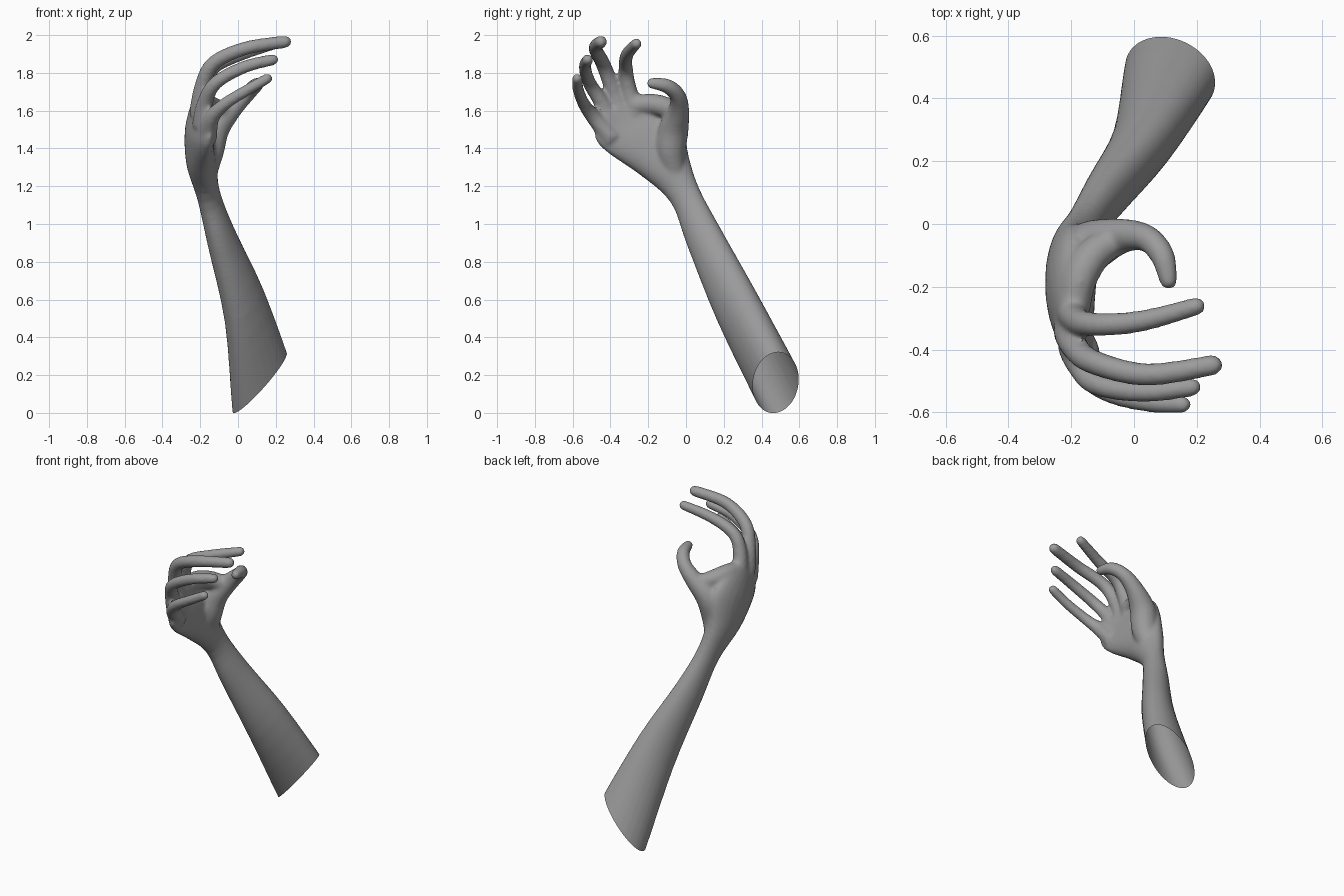
import bpy, bmesh, math
from mathutils import Vector as V

if "Cube" in bpy.data.objects:
    bpy.data.objects.remove(bpy.data.objects["Cube"])


def spline(rows, steps):
    """Catmull-Rom through rows of numbers."""
    out = []
    n = len(rows)
    for i in range(n - 1):
        p0, p1, p2, p3 = (rows[max(i - 1, 0)], rows[i], rows[i + 1], rows[min(i + 2, n - 1)])
        for s in range(steps):
            t = s / steps
            out.append([0.5 * (2 * b + (c - a) * t + (2 * a - 5 * b + 4 * c - d) * t * t
                               + (3 * b - a - 3 * c + d) * t ** 3)
                        for a, b, c, d in zip(p0, p1, p2, p3)])
    out.append(list(rows[-1]))
    return out


def loft(bm, rings, sides):
    """Closed tube through rings of (centre, half axis a, half axis b, bend in x)."""
    loops = []
    for c, a, b, bend in rings:
        loop = []
        for k in range(sides):
            w = 2 * math.pi * k / sides
            p = c + a * math.cos(w) + b * math.sin(w)
            p.x += bend * math.sin(w) ** 2
            loop.append(bm.verts.new(p))
        loops.append(loop)
    faces = [bm.faces.new(loops[0]), bm.faces.new(loops[-1])]
    for l0, l1 in zip(loops, loops[1:]):
        for k in range(sides):
            j = (k + 1) % sides
            faces.append(bm.faces.new((l0[k], l0[j], l1[j], l1[k])))
    bmesh.ops.recalc_face_normals(bm, faces=faces)


def finger(bm, rows):
    """Round tube along (x, y, z, radius) with a domed tip."""
    pts = spline(rows, 5)
    end, prev = V(pts[-1][:3]), V(pts[-2][:3])
    d, r = (end - prev).normalized(), pts[-1][3]
    for along, size in ((0.5, 0.86), (0.8, 0.6), (0.95, 0.3)):
        pts.append([*(end + d * r * along), r * size])
    rings = []
    for i, p in enumerate(pts):
        t = (V(pts[min(i + 1, len(pts) - 1)][:3]) - V(pts[max(i - 1, 0)][:3])).normalized()
        # carry the frame along so the tube never twists
        ref = rings[-1][1] if i else t.cross(V((0.3, 1, 0.1)))
        a = (ref - t * ref.dot(t)).normalized()
        rings.append((V(p[:3]), a * p[3], t.cross(a) * p[3], 0))
    loft(bm, rings, 14)


bm = bmesh.new()

# forearm and palm: centre, half axis a, half axis b, bend
body = [
    (0.140, 0.530, 0.05, 0.145, -0.025, 0.155, 0, 0.12, 0.05, 0),
    (0.115, 0.475, 0.16, 0.145, -0.025, 0.155, 0, 0.12, 0.05, 0),
    (0.030, 0.265, 0.57, 0.100, 0, 0.09, 0, 0.105, 0.06, 0),
    (-0.09, 0.095, 0.93, 0.070, 0, 0.045, 0, 0.09, 0.04, 0),
    (-0.155, -0.005, 1.15, 0.06, 0, 0.02, 0, 0.077, 0.035, 0),
    (-0.192, -0.115, 1.31, 0.080, 0, 0, 0, 0.13, 0.05, 0),
    (-0.207, -0.22, 1.465, 0.076, 0, 0, -0.012, 0.20, 0.085, 0.03),
    (-0.205, -0.305, 1.55, 0.058, 0, 0, -0.025, 0.175, 0.10, 0.03),
    (-0.19, -0.375, 1.61, 0.042, 0, 0, -0.03, 0.10, 0.085, 0.015),
]
rings = [(V(r[:3]), V(r[3:6]), V(r[6:9]), r[9]) for r in spline(body, 4)]
loft(bm, rings, 24)

# thumb, web behind the thumb, index, middle, ring and little finger
for rows in (
    [(-0.165, -0.035, 1.20, .035), (-0.155, -0.08, 1.37, .078), (-0.125, -0.065, 1.50, .08),
     (-0.04, -0.038, 1.60, .057), (0.04, -0.045, 1.68, .044), (0.09, -0.10, 1.73, .04),
     (0.11, -0.18, 1.745, .03)],
    [(-0.06, -0.05, 1.59, .048), (-0.13, -0.10, 1.615, .056), (-0.175, -0.18, 1.635, .056),
     (-0.19, -0.27, 1.63, .052)],
    [(-0.20, -0.27, 1.58, .055), (-0.185, -0.305, 1.72, .044), (-0.13, -0.32, 1.83, .039),
     (0.02, -0.31, 1.90, .035), (0.2, -0.262, 1.955, .03)],
    [(-0.205, -0.34, 1.58, .055), (-0.19, -0.39, 1.72, .044), (-0.13, -0.44, 1.85, .04),
     (0.04, -0.48, 1.93, .037), (0.25, -0.45, 1.965, .034)],
    [(-0.19, -0.39, 1.52, .055), (-0.175, -0.445, 1.64, .043), (-0.12, -0.51, 1.745, .037),
     (0.03, -0.535, 1.83, .034), (0.185, -0.52, 1.87, .031)],
    [(-0.165, -0.39, 1.45, .055), (-0.14, -0.485, 1.56, .042), (-0.07, -0.54, 1.635, .034),
     (0.05, -0.57, 1.71, .031), (0.155, -0.575, 1.77, .029)],
):
    finger(bm, rows)

mesh = bpy.data.meshes.new("forearm_and_hand")
bm.to_mesh(mesh)
bm.free()
obj = bpy.data.objects.new("forearm_and_hand", mesh)
bpy.context.collection.objects.link(obj)

# fuse the parts into one skin
fuse = obj.modifiers.new("fuse", 'REMESH')
fuse.mode = 'VOXEL'
fuse.voxel_size = 0.01
soft = obj.modifiers.new("soft", 'SMOOTH')
soft.factor = 0.5
soft.iterations = 12
dg = bpy.context.evaluated_depsgraph_get()
skin = bpy.data.meshes.new_from_object(obj.evaluated_get(dg))
obj.modifiers.clear()
obj.data = skin

# open, flat cut at the elbow end
bm = bmesh.new()
bm.from_mesh(skin)
c, a, b = V(body[1][:3]), V(body[1][3:6]), V(body[1][6:9])
bmesh.ops.bisect_plane(bm, geom=bm.verts[:] + bm.edges[:] + bm.faces[:],
                       plane_co=c, plane_no=a.cross(b).normalized(), clear_inner=True)
bm.to_mesh(skin)
bm.free()

# mid grey skin
grey = bpy.data.materials.new("mid_grey")
grey.diffuse_color = (0.33, 0.33, 0.33, 1)
grey.use_nodes = True
grey.node_tree.nodes["Principled BSDF"].inputs["Base Color"].default_value = grey.diffuse_color
skin.materials.clear()
skin.materials.append(grey)

bpy.context.view_layer.objects.active = obj
obj.select_set(True)
bpy.ops.object.shade_smooth_by_angle(angle=math.radians(40))
